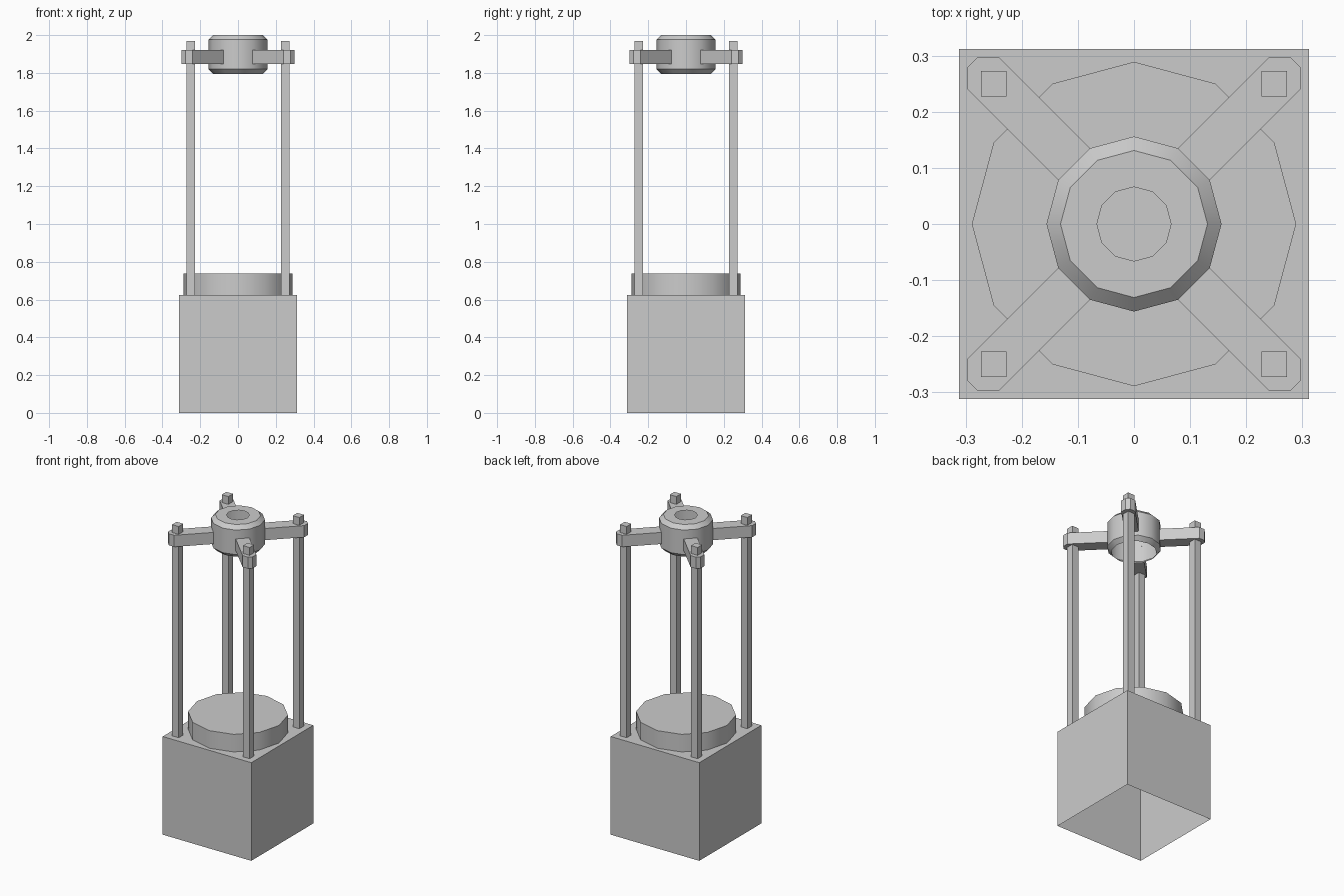
import bpy, bmesh, math

if "Cube" in bpy.data.objects:
    bpy.data.objects.remove(bpy.data.objects["Cube"])


def finish(name, bm, smooth=False):
    bmesh.ops.recalc_face_normals(bm, faces=bm.faces)
    me = bpy.data.meshes.new(name)
    bm.to_mesh(me)
    bm.free()
    ob = bpy.data.objects.new(name, me)
    bpy.context.collection.objects.link(ob)
    if smooth:
        bpy.ops.object.select_all(action='DESELECT')
        ob.select_set(True)
        bpy.context.view_layer.objects.active = ob
        bpy.ops.object.shade_smooth_by_angle(angle=math.radians(35))
    return ob


def prism(name, pts, z0, z1, bottom=True, skip=(), smooth=False):
    """Extrude an outline from z0 to z1; skip lists open sides."""
    bm = bmesh.new()
    lo = [bm.verts.new((x, y, z0)) for x, y in pts]
    hi = [bm.verts.new((x, y, z1)) for x, y in pts]
    n = len(pts)
    for i in range(n):
        if i not in skip:
            j = (i + 1) % n
            bm.faces.new((lo[i], lo[j], hi[j], hi[i]))
    bm.faces.new(hi)
    if bottom:
        bm.faces.new(lo[::-1])
    return finish(name, bm, smooth)


def ring(r, n=12):
    return [(r * math.cos(i * math.tau / n), r * math.sin(i * math.tau / n))
            for i in range(n)]


def square(cx, cy, h):
    return [(cx - h, cy - h), (cx + h, cy - h), (cx + h, cy + h), (cx - h, cy + h)]


# Base box, open underneath
prism("base_box", square(0, 0, 0.312), 0, 0.625, bottom=False)

# Round plate on the base
prism("base_disc", ring(0.289), 0.625, 0.737, bottom=False, smooth=True)

# Hub shell: bevelled collar, open below, hole in the top
bm = bmesh.new()
profile = [(0.131, 1.795), (0.156, 1.82), (0.156, 1.976), (0.131, 2.0), (0.066, 2.0)]
rows = [[bm.verts.new((x, y, z)) for x, y in ring(r)] for r, z in profile]
for a, b in zip(rows, rows[1:]):
    for i in range(12):
        j = (i + 1) % 12
        bm.faces.new((a[i], a[j], b[j], b[i]))
finish("hub", bm, smooth=True)

# Four posts and the arms joining them to the hub
arm = [(0.135, 0.078), (0.298, 0.241), (0.298, 0.278), (0.278, 0.298),
       (0.241, 0.298), (0.078, 0.135)]
for k in range(4):
    c, s = round(math.cos(k * math.pi / 2)), round(math.sin(k * math.pi / 2))
    turn = lambda x, y: (c * x - s * y, s * x + c * y)
    prism(f"arm_{k + 1}", [turn(*p) for p in arm], 1.846, 1.92, skip=(5,))
    prism(f"post_{k + 1}", square(*turn(0.25, 0.25), 0.023), 0.625, 1.97)
